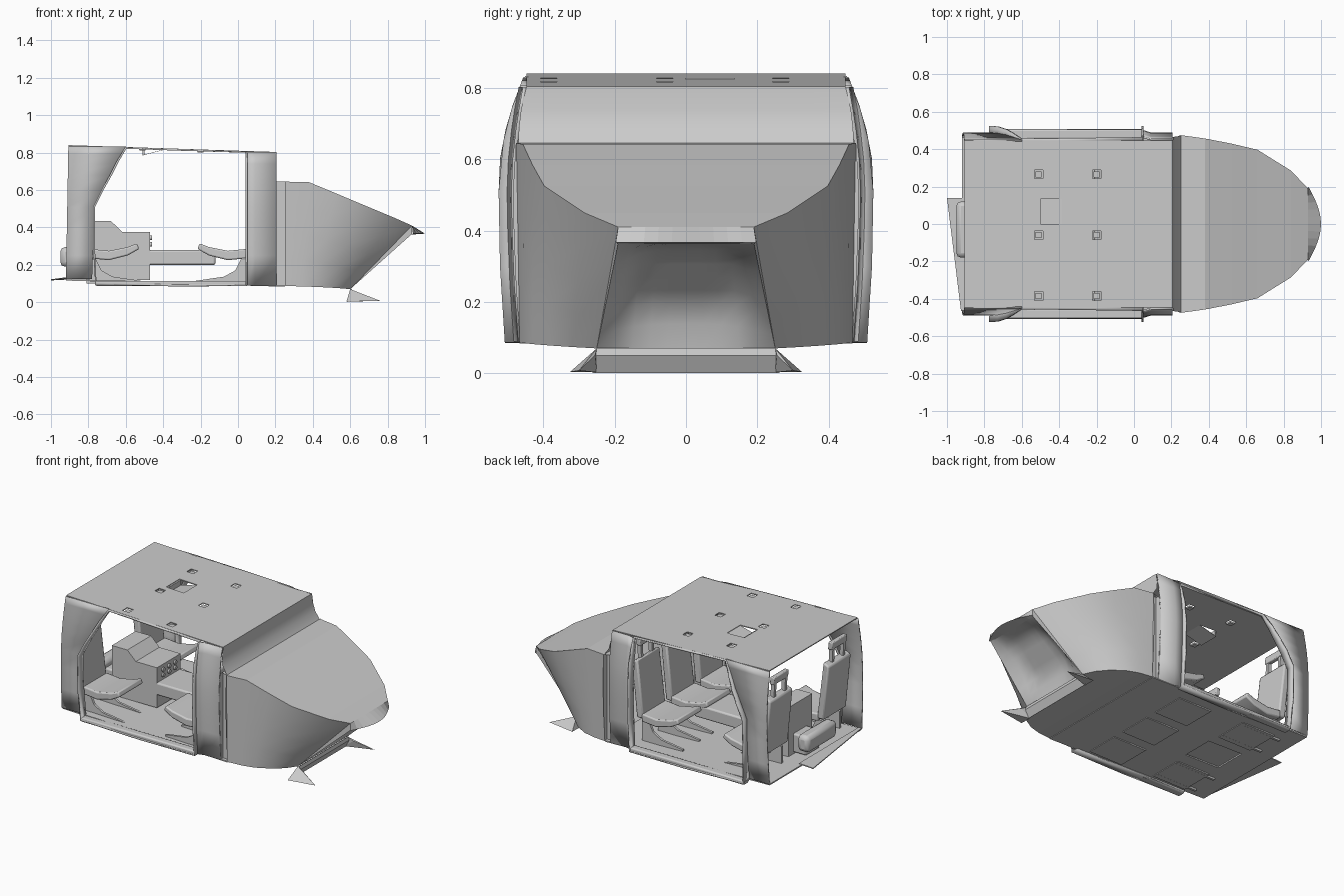
import bpy, bmesh, math

if "Cube" in bpy.data.objects:
    bpy.data.objects.remove(bpy.data.objects["Cube"])

GREY = bpy.data.materials.new("plain grey")
GREY.diffuse_color = (0.6, 0.6, 0.6, 1)
GREY.use_nodes = True
GREY.node_tree.nodes["Principled BSDF"].inputs["Base Color"].default_value = GREY.diffuse_color


def finish(name, bm, mirror=False, thick=0, bevel=0, smooth=True):
    bmesh.ops.remove_doubles(bm, verts=bm.verts, dist=0.0004)
    bmesh.ops.recalc_face_normals(bm, faces=bm.faces)
    me = bpy.data.meshes.new(name)
    bm.to_mesh(me)
    bm.free()
    ob = bpy.data.objects.new(name, me)
    bpy.context.collection.objects.link(ob)
    me.materials.append(GREY)
    if smooth:
        bpy.ops.object.select_all(action='DESELECT')
        ob.select_set(True)
        bpy.context.view_layer.objects.active = ob
        bpy.ops.object.shade_smooth_by_angle(angle=math.radians(30))
    if thick:
        m = ob.modifiers.new("thickness", 'SOLIDIFY')
        m.thickness, m.offset = thick, 0
    if bevel:
        m = ob.modifiers.new("bevel", 'BEVEL')
        m.width, m.segments = bevel, 2
    if mirror:
        m = ob.modifiers.new("mirror", 'MIRROR')
        m.use_axis = (False, True, False)
    return ob


def loft(name, rows, **kw):
    bm = bmesh.new()
    grid = [[bm.verts.new(p) for p in r] for r in rows]
    for a, b in zip(grid, grid[1:]):
        for i in range(len(a) - 1):
            bm.faces.new((a[i], a[i + 1], b[i + 1], b[i]))
    return finish(name, bm, **kw)


def prism(name, pts, y0, y1, **kw):
    bm = bmesh.new()
    a = [bm.verts.new((x, y0, z)) for x, z in pts]
    b = [bm.verts.new((x, y1, z)) for x, z in pts]
    bm.faces.new(a)
    bm.faces.new(b[::-1])
    for i in range(len(pts)):
        j = (i + 1) % len(pts)
        bm.faces.new((a[i], b[i], b[j], a[j]))
    return finish(name, bm, **kw)


def box(name, x0, x1, y0, y1, z0, z1, **kw):
    return prism(name, [(x0, z0), (x1, z0), (x1, z1), (x0, z1)], y0, y1, **kw)


def holed_plate(name, x0, x1, w, height, holes, **kw):
    xs = sorted({x0, x1, *[h[0] for h in holes], *[h[1] for h in holes]})
    ys = sorted({-w, w, *[h[2] for h in holes], *[h[3] for h in holes]})
    bm = bmesh.new()
    for xa, xb in zip(xs, xs[1:]):
        for ya, yb in zip(ys, ys[1:]):
            cx, cy = (xa + xb) / 2, (ya + yb) / 2
            if not any(h[0] < cx < h[1] and h[2] < cy < h[3] for h in holes):
                bm.faces.new([bm.verts.new((x, y, height(x))) for x, y in
                              ((xa, ya), (xb, ya), (xb, yb), (xa, yb))])
    return finish(name, bm, smooth=False, **kw)


def interp(table, t):
    for (a, va), (b, vb) in zip(table, table[1:]):
        if t <= b:
            return va + (vb - va) * max(0, (t - a) / (b - a))
    return table[-1][1]


def side_y(z):
    return interp([(.08, .465), (.3, .48), (.5, .485), (.62, .48), (.72, .467), (.84, .445)], z)


def roof_z(x):
    return .837 - (x + .9) * .033


def floor_z(x):
    return .12 - .028 * (x + .92)


# roof with small square hatches and one larger sloped pocket
SEAT_Y = (.265, -.03, -.325)
hatches = [(x - .023, x + .023, y - .023, y + .023)
           for x in (-.51, -.2) for y in (.265, -.06, -.385)]
holed_plate("roof", -.905, .207, .447, roof_z, hatches + [(-.51, -.385, 0, .135)], thick=.006)
for a, b, c, d in hatches:
    box("roof_hatch", a + .007, b - .007, c + .007, d - .007, roof_z(a) - .014, roof_z(a) - .004, smooth=False)
prism("roof_pocket", [(-.51, .823), (-.51, .785), (-.385, .818), (-.385, .82), (-.5, .79), (-.5, .823)], 0, .135, smooth=False)

# floor, with the open recess and raised panels underneath
holed_plate("floor", -.92, .25, .466, floor_z, [(-.75, -.5, -.13, .08)], thick=.008)
for x in (-.75, -.27):
    for y in SEAT_Y:
        if x > -.5 or abs(y) > .1:
            box("floor_panel", x, x + .24, y - .11, y + .11, floor_z(x + .24) - .008, floor_z(x + .24), smooth=False)
loft("rear_floor_flap", [[(-1, .14, .12), (-.9, .14, .125)], [(-.925, -.465, .13), (-.9, -.465, .125)]], thick=.006, smooth=False)

# side pillars
ZR = (.125, .25, .4, .51, .6, .68, .74, .79, .832)
rear_edge = [(.12, -.78), (.51, -.77), (.83, -.6)]
loft("rear_pillar", [[(-.92 + .018 * (z - .12), side_y(z), z), (interp(rear_edge, z), side_y(z), z)]
                     for z in ZR], mirror=True, thick=.01)
ZF = (.09, .25, .4, .51, .6, .68, .74, .802)
loft("front_pillar", [[(.05, side_y(z) + .012, z), (.09, side_y(z), z), (.205, side_y(z), z)]
                      for z in ZF], mirror=True, thick=.01)
loft("pillar_seam", [[(.205, side_y(z), z), (.205, .443, z), (.25, .443, z), (.25, side_y(z), z)]
                     for z in (.09, .25, .4, .51, .645)], mirror=True, smooth=False)

# flange standing out around each side opening
path = [(-.76, .1), (-.77, .3), (-.77, .51), (-.725, .6), (-.68, .68), (-.645, .75), (-.6, .825),
        (-.3, .815), (.045, .803), (.045, .74), (.045, .65), (.045, .51), (.045, .3), (.045, .09), (-.35, .09), (-.76, .1)]
flare = [(.08, .042), (.6, .04), (.72, .03), (.84, .005)]
loft("door_flange", [[(x, side_y(z) - .012, z), (x, side_y(z) + interp(flare, z), z)] for x, z in path],
     mirror=True, thick=.01)
box("door_sill", -.765, .045, .455, .505, .088, .115, bevel=.008, mirror=True)

# windscreen panel
ys = [-1 + i / 4 for i in range(9)]
loft("windscreen", [[(x, w * t, z) for t in ys] for x, w, z in
                    ((.207, .447, .802), (.21, .462, .74), (.22, .468, .69), (.25, .47, .645))])

# nose: hood, sides, underside
rim = [(.25, .475, .645), (.38, .457, .642), (.52, .43, .584), (.66, .397, .525), (.84, .285, .45), (.93, .19, .41), (.93, .19, .365)]
keel = [(.25, .466, .087), (.34, .455, .085), (.42, .43, .082), (.5, .38, .078), (.56, .32, .074), (.6, .25, .07), (.6, .25, .07)]
loft("hood", [[(x, -y, z), (x, y, z)] for x, y, z in [(.21, .46, .646)] + rim[:-1]], smooth=False)
loft("nose_side", [[tuple(a + (b - a) * t / 4 for a, b in zip(k, r)) for t in range(5)]
                   for k, r in zip(keel, rim)], mirror=True)
loft("nose_floor", [[(x, -y, z), (x, y, z)] for x, y, z in keel[:-1]], smooth=False)

# nose lip and the hollow front panel below it
lip = [-1 + i / 5 for i in range(11)]
loft("nose_lip", [[(.93, .19 * t, .41) for t in lip],
                  [(.935 + .065 * math.cos(t * math.pi / 2), .197 * t, .367) for t in lip],
                  [(.925, .19 * t, .362) for t in lip]], smooth=False)
rows = []
for i in range(9):
    v = i / 8
    row = []
    for t in lip:
        d = .07 * min(1, 1.6 * math.sin(math.pi * v) * (1 - abs(t) ** 3))
        row.append((.6 + .33 * v - .67 * d, (.25 - .06 * v) * t, .07 + .295 * v + .74 * d))
    rows.append(row)
loft("front_panel", rows)

# lower strip and pointed feet
loft("lower_strip", [[(.605, -.25, .07), (.605, .25, .07)], [(.61, -.255, .05), (.61, .255, .05)],
                     [(.585, -.262, .003), (.585, .262, .003)]], thick=.006, smooth=False)
bm = bmesh.new()
v = [bm.verts.new(p) for p in ((.6, .25, .07), (.58, .25, .003), (.58, .325, .004), (.76, .3, .008), (.64, .255, .05))]
for f in ((0, 1, 2), (0, 2, 3), (0, 3, 4), (1, 3, 2), (0, 4, 1), (1, 4, 3)):
    bm.faces.new([v[i] for i in f])
finish("foot", bm, mirror=True, smooth=False)


# seats: x is the backrest position, s the facing direction
def seat(x, s, y):
    P = lambda pts: [(x + s * d, z) for d, z in pts]
    prism("seat_cushion", P([(0, .235), (0, .285), (.1, .275), (.2, .295), (.25, .315), (.262, .285),
                             (.2, .25), (.1, .225)]), y - .12, y + .12, bevel=.008)
    prism("seat_back", P([(.01, .25), (-.04, .25), (-.075, .6), (-.035, .62)]), y - .115, y + .115, bevel=.01)
    prism("headrest", P([(-.04, .69), (-.07, .69), (-.075, .74), (-.045, .74)]), y - .075, y + .075, bevel=.006)
    for o in (-.065, .045):
        prism("headrest_post", P([(-.04, .61), (-.065, .61), (-.07, .7), (-.045, .7)]), y + o, y + o + .02, smooth=False)
    for o in (-.09, .075):
        prism("seat_leg", P([(-.02, .23), (.03, .23), (.06, .17), (.12, .137), (.27, .115), (.27, .1), (-.02, .1)]),
              y + o, y + o + .015, smooth=False)


for y in SEAT_Y:
    seat(.045, -1, y)
for y in (SEAT_Y[0], SEAT_Y[2]):
    seat(-.79, 1, y)
box("centre_bench", -.5, -.12, -.15, .09, .2, .28, bevel=.01)

# centre console with knobs
prism("console", [(-.79, .12), (-.79, .435), (-.68, .435), (-.62, .377), (-.47, .377), (-.47, .12)],
      -.15, .09, smooth=False)
for i in range(3):
    for z in (.31, .345):
        bm = bmesh.new()
        bmesh.ops.create_cone(bm, cap_ends=True, segments=12, radius1=.013, radius2=.013, depth=.012)
        ob = finish("console_knob", bm)
        ob.location = (-.466, -.09 + i * .06, z)
        ob.rotation_euler = (0, math.pi / 2, 0)

# rear housing behind the console
box("rear_housing", -.95, -.87, -.18, .12, .19, .295, bevel=.025)
box("rear_housing_bracket", -.88, -.78, -.1, .04, .13, .25, bevel=.01)
